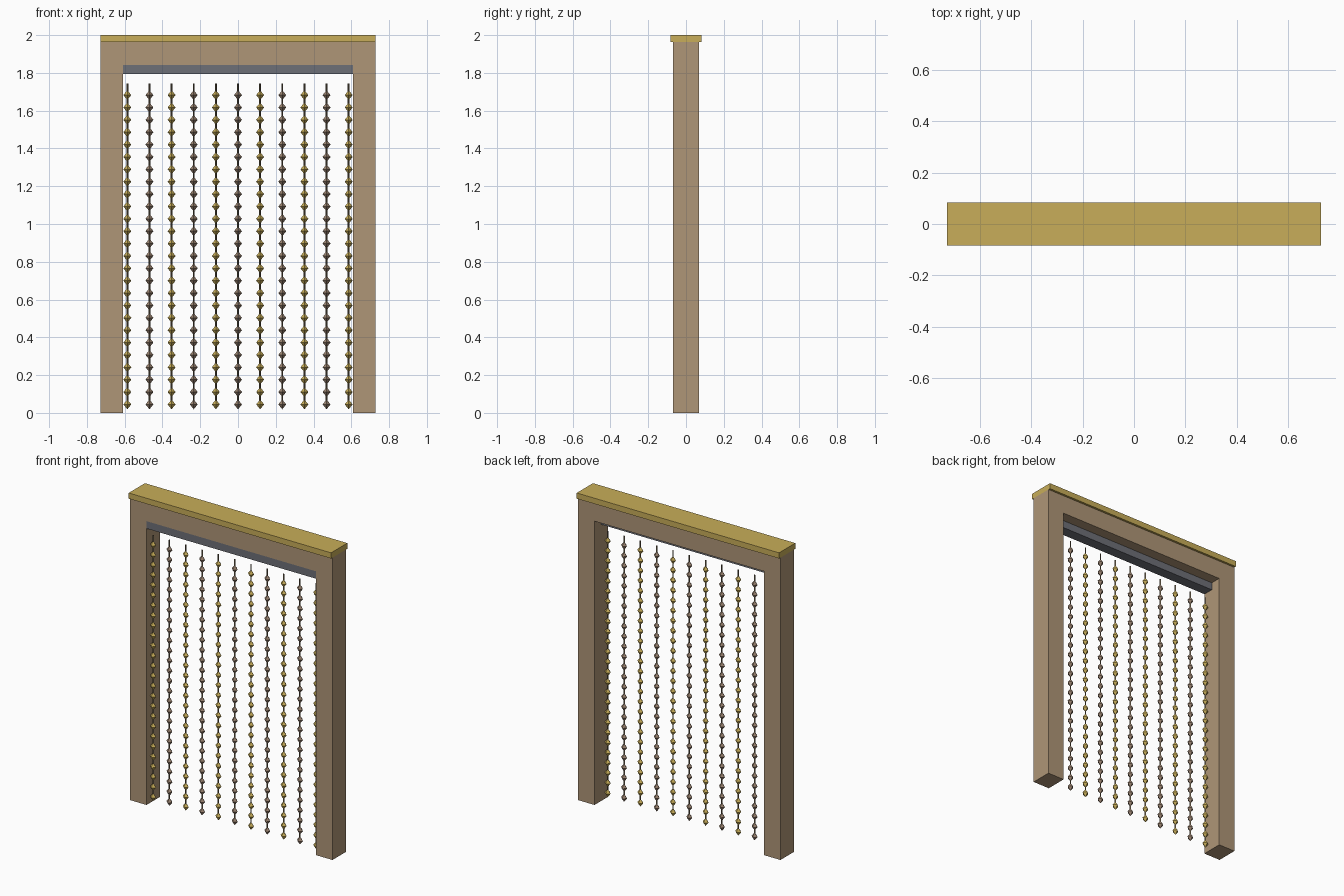
import bpy, bmesh
from mathutils import Matrix

if "Cube" in bpy.data.objects:
    bpy.data.objects.remove(bpy.data.objects["Cube"])


def material(name, rgb):
    m = bpy.data.materials.new(name)
    m.diffuse_color = (*rgb, 1)
    m.use_nodes = True
    m.node_tree.nodes["Principled BSDF"].inputs["Base Color"].default_value = m.diffuse_color
    return m


WOOD = material("tan wood", (0.43, 0.305, 0.185))
GOLD = material("gold", (0.58, 0.42, 0.10))
STEEL = material("grey steel", (0.155, 0.16, 0.185))
TAUPE = material("taupe bead", (0.32, 0.225, 0.16))
CORD = material("cord brown", (0.17, 0.13, 0.08))


def finish(name, bm, mats):
    me = bpy.data.meshes.new(name)
    bm.to_mesh(me)
    bm.free()
    for m in mats:
        me.materials.append(m)
    ob = bpy.data.objects.new(name, me)
    bpy.context.collection.objects.link(ob)
    return ob


def box(name, lo, hi, mat):
    bm = bmesh.new()
    size = [h - l for l, h in zip(lo, hi)]
    mid = [(h + l) / 2 for l, h in zip(lo, hi)]
    bmesh.ops.create_cube(bm, size=1, matrix=Matrix.Translation(mid) @ Matrix.Diagonal((*size, 1)))
    return finish(name, bm, [mat])


W, INNER, D = 0.727, 0.609, 0.069   # half width, half opening, half depth
HEAD, TOP = 1.843, 1.963            # underside and top of the lintel

# Door frame: one extruded arch outline
outline = [(-W, 0), (-INNER, 0), (-INNER, HEAD), (INNER, HEAD),
           (INNER, 0), (W, 0), (W, TOP), (-W, TOP)]
bm = bmesh.new()
face = bm.faces.new([bm.verts.new((x, -D, z)) for x, z in outline])
ext = bmesh.ops.extrude_face_region(bm, geom=[face])
bmesh.ops.translate(bm, vec=(0, 2 * D, 0),
                    verts=[v for v in ext["geom"] if isinstance(v, bmesh.types.BMVert)])
bmesh.ops.recalc_face_normals(bm, faces=bm.faces)
finish("door_frame", bm, [WOOD])

# Cap board and curtain rail (flush with the front)
box("cap_board", (-W, -0.083, TOP), (W, 0.083, 2.0), GOLD)
box("curtain_rail", (-INNER, -D, 1.795), (INNER, 0, HEAD), STEEL)


# Bead strand: thin cord carrying diamond beads
def strand(index, x, y, bead_mat):
    bm = bmesh.new()
    z0, z1 = 0.03, 1.745
    bmesh.ops.create_cone(bm, cap_ends=True, segments=4, radius1=0.005, radius2=0.005,
                          depth=z1 - z0, matrix=Matrix.Translation((x, y, (z0 + z1) / 2)))
    for f in bm.faces:
        f.material_index = 1
    for i in range(26):
        z = 0.045 + i * 0.0655
        ring = [bm.verts.new((x + dx * 0.021, y + dy * 0.021, z))
                for dx, dy in ((1, 0), (0, 1), (-1, 0), (0, -1))]
        up = bm.verts.new((x, y, z + 0.026))
        down = bm.verts.new((x, y, z - 0.026))
        for a, b in zip(ring, ring[1:] + ring[:1]):
            bm.faces.new((a, b, up))
            bm.faces.new((b, a, down))
    finish(f"bead_strand_{index}", bm, [bead_mat, CORD])


for i in range(11):
    strand(i + 1, -0.586 + i * 0.1172, -0.034, TAUPE if i % 2 else GOLD)
